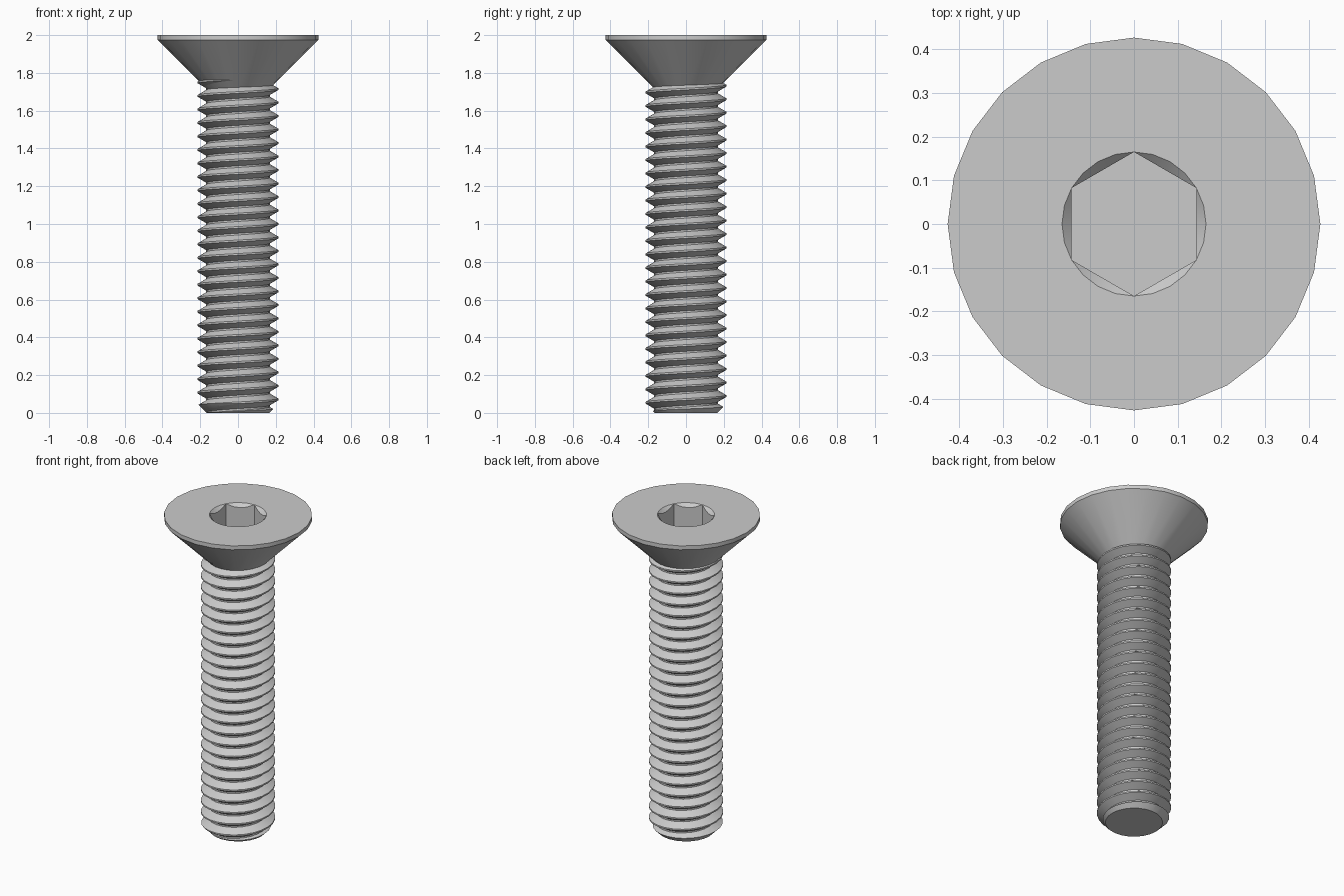
import bpy, bmesh
from math import cos, sin, pi, radians

cube = bpy.data.objects.get("Cube")
if cube:
    bpy.data.objects.remove(cube, do_unlink=True)

SIDES = 24
MM = 2 / 28                 # metric M6 proportions
PITCH = MM
MAJOR, MINOR = 3 * MM, 2.36 * MM
HEAD_R = 0.427
SOCKET_R = 0.165
SOCKET_DEPTH = 0.18
RIM_Z = 1.975

steel = bpy.data.materials.new("grey steel")
steel.use_nodes = True
colour = (0.6, 0.6, 0.6, 1)
steel.diffuse_color = colour
steel.node_tree.nodes["Principled BSDF"].inputs["Base Color"].default_value = colour


def make_object(name, bm):
    mesh = bpy.data.meshes.new(name)
    bm.normal_update()
    bm.to_mesh(mesh)
    bm.free()
    obj = bpy.data.objects.new(name, mesh)
    bpy.context.collection.objects.link(obj)
    mesh.materials.append(steel)
    return obj


def ring(bm, radius, height):
    """A ring of vertices; radius and height are functions of the angle."""
    angles = [2 * pi * i / SIDES for i in range(SIDES)]
    return [bm.verts.new((radius(a) * cos(a), radius(a) * sin(a), height(a))) for a in angles]


def loft(rings_of, name):
    """Closed solid skinned through rings, capped at both ends."""
    bm = bmesh.new()
    rings = [ring(bm, r, h) for r, h in rings_of]
    for low, high in zip(rings, rings[1:]):
        for i in range(SIDES):
            j = (i + 1) % SIDES
            bm.faces.new((low[i], low[j], high[j], high[i]))
    bm.faces.new(rings[0][::-1])
    bm.faces.new(rings[-1])
    bmesh.ops.remove_doubles(bm, verts=bm.verts, dist=1e-5)
    bmesh.ops.recalc_face_normals(bm, faces=bm.faces)
    return make_object(name, bm)


def const(value):
    return lambda a: value


def hex_radius(a):
    # corners point along the y axis
    return SOCKET_R * cos(pi / 6) / cos((a + pi / 6) % (pi / 3) - pi / 6)


# Countersunk head with a chamfered hexagonal socket
head = loft([
    (const(MINOR), const(RIM_Z - HEAD_R + MINOR)),
    (const(HEAD_R), const(RIM_Z)),
    (const(HEAD_R), const(2)),
    (const(SOCKET_R), const(2)),
    (hex_radius, lambda a: 2 - (SOCKET_R - hex_radius(a))),
    (hex_radius, const(2 - SOCKET_DEPTH)),
], "countersunk_head")

# Threaded shank: a tooth profile swept along a right-handed helix
TOOTH = [(MAJOR, -1 / 16), (MAJOR, 1 / 16), (MINOR, 7 / 16), (MINOR, 9 / 16), (MAJOR, 15 / 16)]
SHANK_TOP = 1.765
bm = bmesh.new()
rows = []
for step in range(-2 * SIDES, 27 * SIDES):
    a = 2 * pi * step / SIDES
    rows.append([bm.verts.new((r * cos(a), r * sin(a), (step / SIDES + t) * PITCH))
                 for r, t in TOOTH])
for low, high in zip(rows, rows[1:]):
    for k in range(len(TOOTH) - 1):
        bm.faces.new((low[k], high[k], high[k + 1], low[k + 1]))
bmesh.ops.remove_doubles(bm, verts=bm.verts, dist=1e-5)
# trim both ends flat and cap them
for z, up in ((0, -1), (SHANK_TOP, 1)):
    cut = bmesh.ops.bisect_plane(bm, geom=bm.verts[:] + bm.edges[:] + bm.faces[:],
                                 plane_co=(0, 0, z), plane_no=(0, 0, up), clear_outer=True)
    edges = [e for e in cut["geom_cut"] if isinstance(e, bmesh.types.BMEdge)]
    bmesh.ops.holes_fill(bm, edges=edges, sides=0)
bmesh.ops.recalc_face_normals(bm, faces=bm.faces)
shank = make_object("threaded_shank", bm)

# Chamfer the tip by intersecting with a tapered blank
blank = loft([
    (const(0.155), const(-0.01)),
    (const(0.265), const(0.1)),
    (const(0.265), const(1.9)),
], "tip_chamfer_blank")
blank.hide_render = True
mod = shank.modifiers.new("tip chamfer", 'BOOLEAN')
mod.operation = 'INTERSECT'
mod.solver = 'EXACT'
mod.object = blank
bpy.context.view_layer.objects.active = shank
bpy.ops.object.modifier_apply(modifier=mod.name)
bpy.data.objects.remove(blank, do_unlink=True)

# Smooth round surfaces, keep edges crisp
for obj in (head, shank):
    bpy.ops.object.select_all(action='DESELECT')
    obj.select_set(True)
    bpy.context.view_layer.objects.active = obj
    bpy.ops.object.shade_smooth_by_angle(angle=radians(30))
